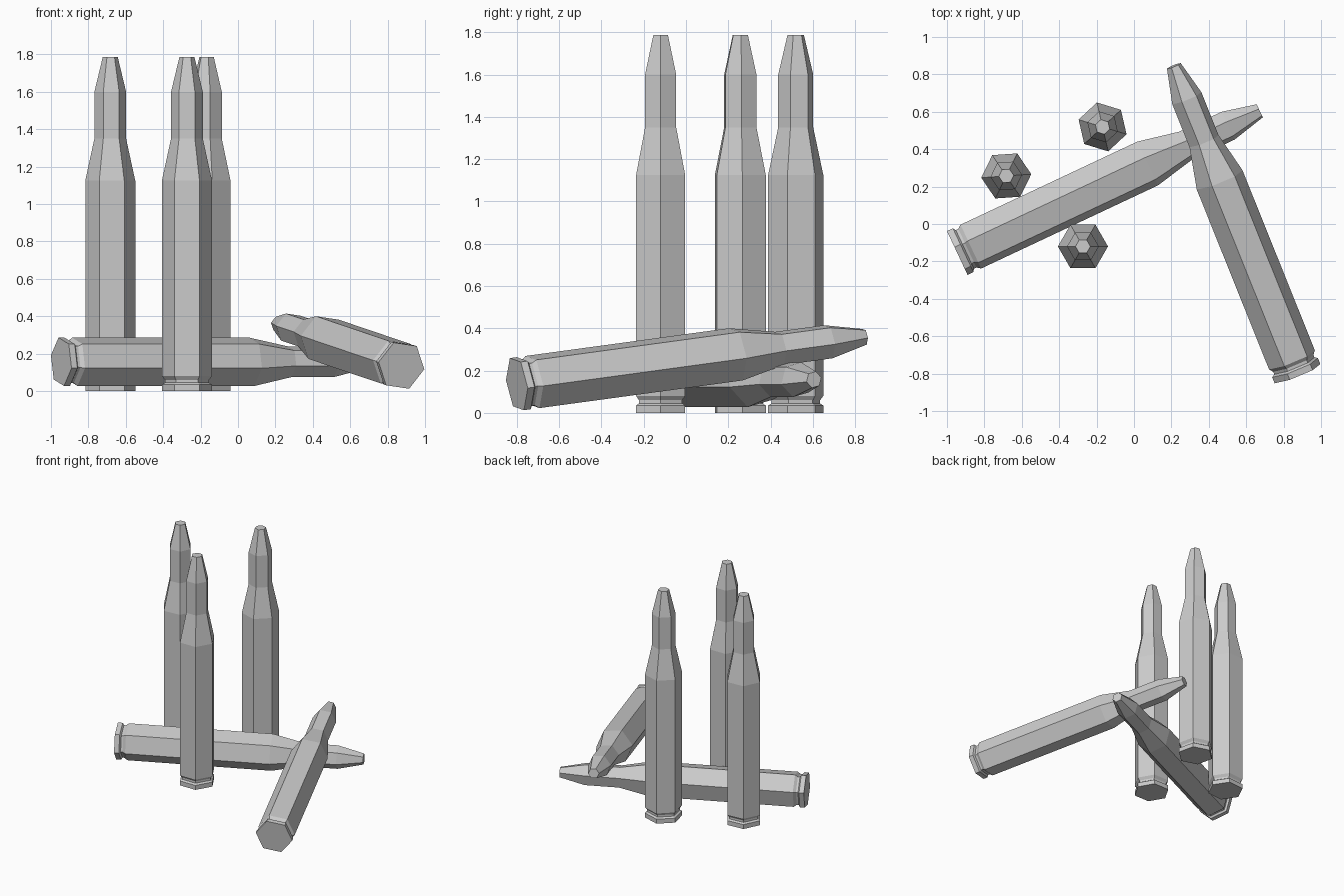
import bpy, bmesh, math
from mathutils import Vector, Matrix

cube = bpy.data.objects.get("Cube")
if cube:
    bpy.data.objects.remove(cube, do_unlink=True)

grey = bpy.data.materials.new("plain grey")
grey.use_nodes = True
COLOUR = (0.6, 0.6, 0.6, 1)
grey.diffuse_color = COLOUR
grey.node_tree.nodes["Principled BSDF"].inputs["Base Color"].default_value = COLOUR

SIDES = 6
# (radius, height): rim, groove, case, shoulder, neck, tip
PROFILE = [(0.134, 0), (0.134, 0.035), (0.118, 0.045), (0.118, 0.06),
           (0.134, 0.08), (0.134, 1.125), (0.085, 1.35), (0.085, 1.6),
           (0.04, 1.787)]


def cartridge_mesh():
    """Six-sided turned profile with closed ends."""
    bm = bmesh.new()
    rings = []
    for r, z in PROFILE:
        rings.append([bm.verts.new((r * math.cos(math.tau * i / SIDES),
                                    r * math.sin(math.tau * i / SIDES), z))
                      for i in range(SIDES)])
    for low, high in zip(rings, rings[1:]):
        for i in range(SIDES):
            j = (i + 1) % SIDES
            bm.faces.new((low[i], low[j], high[j], high[i]))
    bm.faces.new(rings[0][::-1])
    bm.faces.new(rings[-1])
    mesh = bpy.data.meshes.new("cartridge")
    bm.to_mesh(mesh)
    bm.free()
    mesh.materials.append(grey)
    return mesh


def place(name, base, roll, tip=None):
    """Stand a cartridge on its base, or lay it from base to tip."""
    obj = bpy.data.objects.new(name, mesh)
    bpy.context.collection.objects.link(obj)
    turn = Matrix.Rotation(math.radians(roll), 4, 'Z')
    frame = Matrix.Identity(4)
    if tip:
        axis = (Vector(tip) - Vector(base)).normalized()
        side = Vector((0, 0, 1)).cross(axis).normalized()
        up = axis.cross(side)
        frame = Matrix((side, up, axis)).transposed().to_4x4()
    obj.matrix_world = Matrix.Translation(base) @ frame @ turn


mesh = cartridge_mesh()

# Standing cartridges
place("standing_cartridge_right", (-0.683, 0.257, 0), 4)
place("standing_cartridge_back", (-0.168, 0.519, 0), 43)
place("standing_cartridge_front", (-0.273, -0.12, 0), 0)

# Fallen cartridges, one resting on the other
place("fallen_cartridge_lower", (-0.945, -0.155, 0.157), 15, (0.672, 0.605, 0.157))
place("fallen_cartridge_upper", (0.874, -0.80, 0.136), 8, (0.213, 0.845, 0.36))
